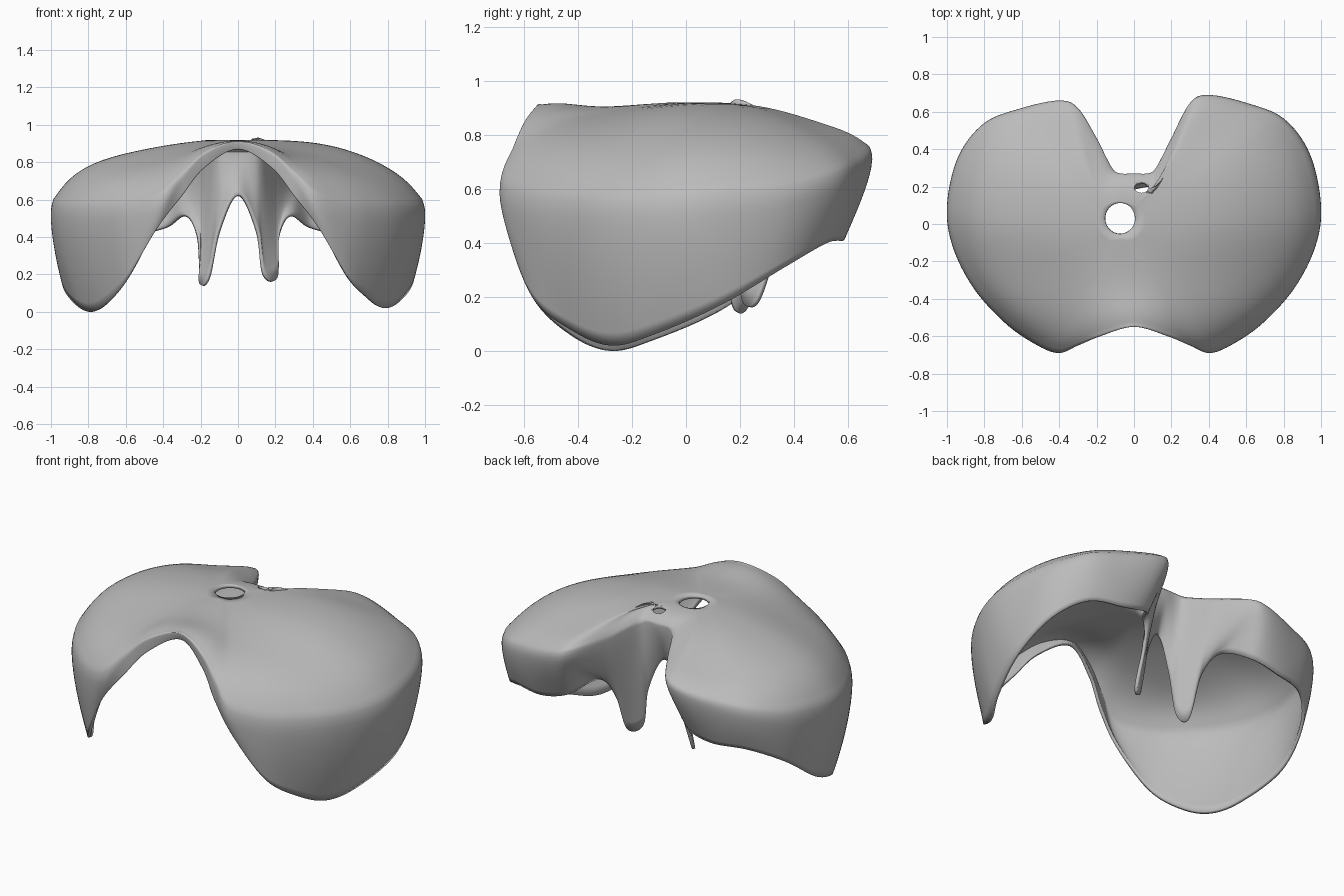
import bpy, bmesh, math
from mathutils import Vector

cube = bpy.data.objects.get("Cube")
if cube:
    bpy.data.objects.remove(cube, do_unlink=True)

# Half outline from back notch round to front arch: widest point, then rim point
HALF = [
    ((0, .27, .85), (0, .2, .62)),
    ((.07, .27, .85), (.095, .175, .43)),
    ((.11, .29, .83), (.15, .175, .18)),
    ((.15, .36, .81), (.2, .23, .16)),
    ((.2, .46, .78), (.22, .31, .4)),
    ((.3, .62, .74), (.28, .4, .51)),
    ((.4, .66, .71), (.38, .54, .45)),
    ((.6, .62, .66), (.55, .56, .41)),
    ((.8, .54, .62), (.76, .5, .4)),
    ((.94, .36, .56), (.9, .35, .31)),
    ((1, .1, .52), (.94, .13, .15)),
    ((.97, -.12, .5), (.87, -.12, .04)),
    ((.86, -.34, .5), (.78, -.28, 0)),
    ((.7, -.52, .5), (.69, -.43, .06)),
    ((.55, -.63, .52), (.58, -.57, .2)),
    ((.41, -.69, .58), (.43, -.66, .45)),
    ((.3, -.65, .71), (.3, -.645, .62)),
    ((.18, -.6, .84), (.18, -.595, .77)),
    ((0, -.55, .91), (0, -.54, .87)),
]
STEPS = 8        # samples between neighbouring stations
TOP_RINGS = 26   # rings over the dome
WALL_RINGS = 10  # rings down the hanging wall


def left_variant(p):
    """Left lobe reaches further back; its strip is broader and further back."""
    x, y, z = p
    if x > .24 and y > .3:
        y *= 1.045
    if z < .19:
        z += .02
        if x < .18:
            x -= .02
    if z < .45 and x < .25 and y > .15:
        y += .04
    return Vector((x, y, z))


def right_variant(p):
    return Vector((-p[0], p[1], p[2]))


def smooth_loop(points):
    """Closed smooth spline through the points."""
    n, out = len(points), []
    for i in range(n):
        a, b, c, d = (points[(i + k) % n] for k in (-1, 0, 1, 2))
        for s in range(STEPS):
            t = s / STEPS
            out.append(b + (c - a) * (t / 2)
                       + (2 * a - 5 * b + 4 * c - d) * (t * t / 2)
                       + (3 * b - a - 3 * c + d) * (t ** 3 / 2))
    return out


def loop_of(column):
    half = [row[column] for row in HALF]
    left = [left_variant(p) for p in half]
    right = [right_variant(p) for p in half[-2:0:-1]]
    return smooth_loop(left + right)


def bump(value, centre, width):
    return math.exp(-((value - centre) / width) ** 2)


def relief(p):
    """Uneven dome: fuller left, flatter right, sloping back, dip before the arch."""
    return (.03 * bump(p.x, .4, .28) * bump(p.y, .1, .3)
            - .03 * bump(p.x, -.45, .25)
            - .025 * bump(p.y, .48, .18)
            - .02 * bump(p.y, -.27, .17)
            + .015 * bump(p.y, -.48, .1) * bump(p.x, 0, .3))


def section(start, wide, rim, inward):
    """Points from the central opening over the dome and down to the rim."""
    # Bend the path sideways so that it meets the outline more squarely
    along = (wide - start).to_2d().normalized()
    bow = (inward - along * inward.dot(along)).to_3d() * .05
    points = []
    for k in range(TOP_RINGS + 1):
        a = math.pi / 2 * k / TOP_RINGS
        s = math.sin(a) ** .92
        drop = max(math.cos(a), 0) ** .92
        p = start.lerp(wide, s) + bow * (4 * s * (1 - s))
        p.z = wide.z + (start.z - wide.z) * drop
        p.z += relief(p) * math.sin(2 * a)
        points.append(p)
    for k in range(1, WALL_RINGS + 1):
        t = k / WALL_RINGS
        p = wide.lerp(rim, t ** 1.6)
        p.z = wide.z + (rim.z - wide.z) * t
        points.append(p)
    return points


def open_hole(bm, cx, cy, rx, ry):
    """Remove top faces inside an ellipse and round off the cut edge."""
    def reach(p):
        return math.hypot((p.x - cx) / rx, (p.y - cy) / ry)
    doomed = [f for f in bm.faces
              if f.calc_center_median().z > .8 and reach(f.calc_center_median()) < 1]
    ring = {v for f in doomed for v in f.verts}
    bmesh.ops.delete(bm, geom=doomed, context='FACES')
    for v in ring:
        if v.is_valid and v.is_boundary:
            r = max(reach(v.co), .01)
            v.co.x = cx + (v.co.x - cx) / r
            v.co.y = cy + (v.co.y - cy) / r


# Muscle sheet with its lobes, hanging strips and large opening
wide_loop, rim_loop = loop_of(0), loop_of(1)
count = len(wide_loop)
bm = bmesh.new()
grid = []
for i in range(count):
    a = math.tau * i / count
    a += .45 * math.sin(a)
    start = Vector((-.075 + .08 * math.sin(a), .03 + .083 * math.cos(a), .92))
    # A wide tangent keeps neighbouring paths from crossing
    tangent = wide_loop[(i + 2 * STEPS) % count] - wide_loop[i - 2 * STEPS]
    inward = Vector((tangent.y, -tangent.x)).normalized()
    path = section(start, wide_loop[i], rim_loop[i], inward)
    grid.append([bm.verts.new(p) for p in path])
for i in range(count):
    here, after = grid[i], grid[(i + 1) % count]
    for j in range(len(here) - 1):
        bm.faces.new((here[j], after[j], after[j + 1], here[j + 1]))

# Relax the dome between the opening and the shoulder
dome = [v for path in grid for v in path[1:TOP_RINGS - 3]]
for _ in range(25):
    bmesh.ops.smooth_vert(bm, verts=dome, factor=.5,
                          use_axis_x=True, use_axis_y=True, use_axis_z=True)

# Small opening near the back notch
open_hole(bm, .04, .195, .038, .028)

mesh = bpy.data.meshes.new("muscle_sheet")
bm.to_mesh(mesh)
bm.free()
sheet = bpy.data.objects.new("muscle_sheet", mesh)
bpy.context.collection.objects.link(sheet)

# Plain grey material
grey = bpy.data.materials.new("plain_grey")
grey.use_nodes = True
colour = (.5, .5, .5, 1)
grey.diffuse_color = colour
grey.node_tree.nodes["Principled BSDF"].inputs["Base Color"].default_value = colour
mesh.materials.append(grey)

# Thin, smooth shell
shell = sheet.modifiers.new("thickness", 'SOLIDIFY')
shell.thickness = .018
shell.offset = -1
bpy.context.view_layer.objects.active = sheet
sheet.select_set(True)
bpy.ops.object.shade_smooth_by_angle(angle=math.radians(50))
